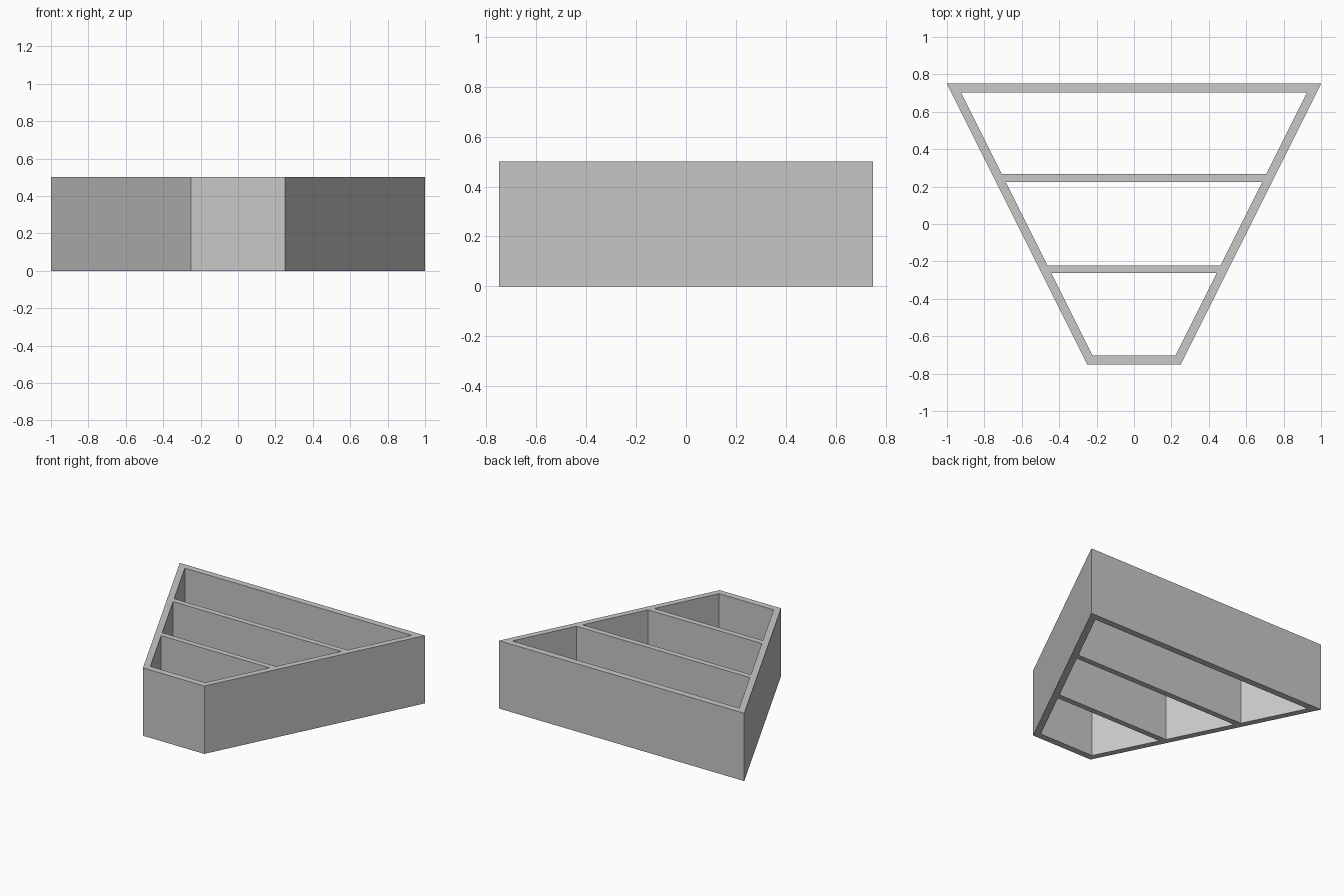
import bpy
import bmesh

cube = bpy.data.objects.get("Cube")
if cube:
    bpy.data.objects.remove(cube, do_unlink=True)

HEIGHT = 0.5
BACK, FRONT = 0.75, -0.75
WALL = 0.048

grey = bpy.data.materials.new("plain grey")
grey.use_nodes = True
colour = (0.58, 0.58, 0.58, 1)
grey.diffuse_color = colour
grey.node_tree.nodes["Principled BSDF"].inputs["Base Color"].default_value = colour


def outer_x(y):
    """Half width of the tapered outline at depth y."""
    return 0.25 + (y - FRONT) * 0.5


def inner_x(y):
    return outer_x(y) - 0.051


def trapezoid(y0, y1, half_width):
    a, b = half_width(y0), half_width(y1)
    return [(-a, y0), (a, y0), (b, y1), (-b, y1)]


def finish(name, bm):
    bmesh.ops.recalc_face_normals(bm, faces=bm.faces)
    mesh = bpy.data.meshes.new(name)
    bm.to_mesh(mesh)
    bm.free()
    mesh.materials.append(grey)
    bpy.context.collection.objects.link(bpy.data.objects.new(name, mesh))


# Tapered frame, open above and below
bm = bmesh.new()
rings = [[bm.verts.new((x, y, z)) for x, y in outline]
         for z in (0, HEIGHT)
         for outline in (trapezoid(FRONT, BACK, outer_x),
                         trapezoid(FRONT + WALL, BACK - WALL, inner_x))]
low_out, low_in, top_out, top_in = rings
for a, b in ((low_out, top_out), (top_out, top_in), (top_in, low_in), (low_in, low_out)):
    for i in range(4):
        j = (i + 1) % 4
        bm.faces.new((a[i], a[j], b[j], b[i]))
finish("outer_frame", bm)

# Cross dividers, ending flush with the inside of the slanted walls
for name, y in (("front_divider", -0.242), ("back_divider", 0.245)):
    bm = bmesh.new()
    outline = trapezoid(y - 0.021, y + 0.021, inner_x)
    base = bm.faces.new([bm.verts.new((x, yy, 0)) for x, yy in outline])
    top = bmesh.ops.extrude_face_region(bm, geom=[base], use_keep_orig=True)
    verts = [v for v in top["geom"] if isinstance(v, bmesh.types.BMVert)]
    bmesh.ops.translate(bm, verts=verts, vec=(0, 0, HEIGHT))
    finish(name, bm)
